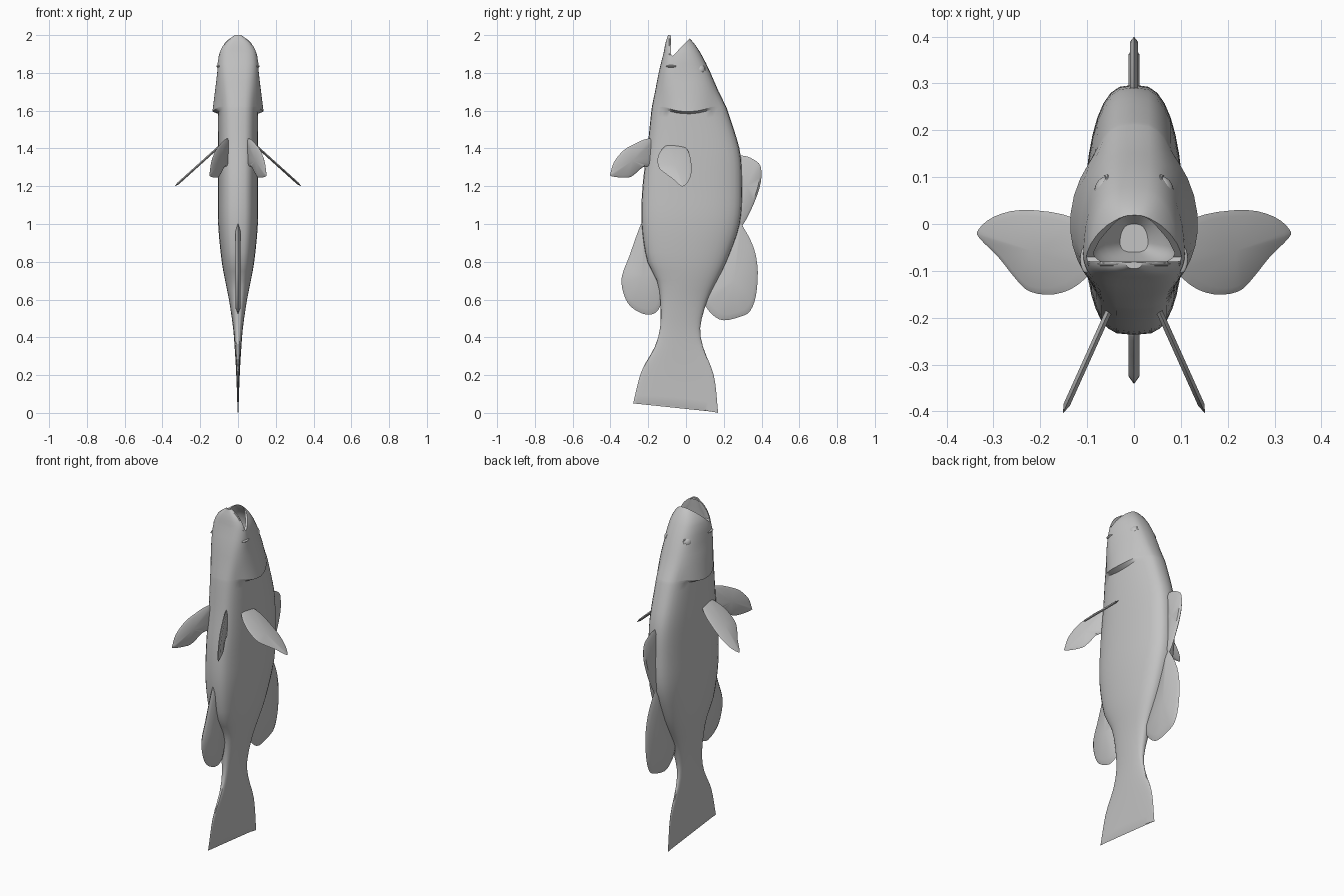
import bpy, bmesh, math
from mathutils import Vector

if "Cube" in bpy.data.objects:
    bpy.data.objects.remove(bpy.data.objects["Cube"])

skin = bpy.data.materials.new("plain_grey")
skin.diffuse_color = (0.55, 0.55, 0.55, 1)
skin.use_nodes = True
skin.node_tree.nodes["Principled BSDF"].inputs["Base Color"].default_value = skin.diffuse_color


def finish(obj, angle=40):
    obj.data.materials.clear()
    obj.data.materials.append(skin)
    bpy.ops.object.select_all(action='DESELECT')
    obj.select_set(True)
    bpy.context.view_layer.objects.active = obj
    bpy.ops.object.shade_smooth_by_angle(angle=math.radians(angle))


def to_object(name, bm):
    bmesh.ops.recalc_face_normals(bm, faces=bm.faces)
    mesh = bpy.data.meshes.new(name)
    bm.to_mesh(mesh)
    bm.free()
    obj = bpy.data.objects.new(name, mesh)
    bpy.context.collection.objects.link(obj)
    return obj


def sample(table, z):
    """Smooth interpolation of table rows by their first column."""
    def slope(i, k):
        a, b = table[max(i - 1, 0)], table[min(i + 1, len(table) - 1)]
        return (b[k] - a[k]) / (b[0] - a[0])
    i = 0
    while i < len(table) - 2 and z > table[i + 1][0]:
        i += 1
    a, b = table[i], table[i + 1]
    h = b[0] - a[0]
    t = (z - a[0]) / h
    return [(2*t**3 - 3*t*t + 1) * a[k] + (t**3 - 2*t*t + t) * h * slope(i, k)
            + (3*t*t - 2*t**3) * b[k] + (t**3 - t*t) * h * slope(i + 1, k)
            for k in range(1, len(a))]


def loft(name, table, levels, shape=None, n=36):
    """Rows: height, belly y, back y, half width, y of the widest point."""
    bm = bmesh.new()
    rings = []
    for z in levels:
        front, back, width, mid = sample(table, z)
        ring = []
        for k in range(n):
            a = 2 * math.pi * k / n
            s, c = math.sin(a), math.cos(a)
            if abs(c) < 1e-6:
                c = 0.0
            y = mid + s * ((back - mid) if s > 0 else (mid - front))
            x = math.copysign(abs(c) ** (0.7 if s > 0 else 0.6), c) * width
            p = (x, y, z)
            ring.append(bm.verts.new(shape(p, s) if shape else p))
        rings.append(ring)
    for lo, hi in zip(rings, rings[1:]):
        for k in range(n):
            bm.faces.new((lo[k], lo[(k+1) % n], hi[(k+1) % n], hi[k]))
    bm.faces.new(rings[0][::-1])
    bm.faces.new(rings[-1])
    return to_object(name, bm)


def body_shape(p, s):
    x, y, z = p
    # flared gill cover with a sharp curved rear edge
    if 1.59 < z < 1.8:
        swell = 0.03 * (1.8 - z) / 0.2 * max(0, 1 - ((y - 0.01) / 0.14) ** 2)
        x += math.copysign(swell, x) if abs(x) > 1e-6 else 0
    z2 = z + 1.6 * min((y - 0.01) ** 2, 0.015) * max(0, 1 - abs(z - 1.59) / 0.12)
    # slanted, slightly notched tail edge
    end = 0.05 - 0.025 * (s + 1) + 0.012 * (1 - s * s)
    return x, y, z2 + end * max(0, 1 - z / 0.35)


# Body, head and tail
body_rows = [
    (0.0, -.28, .17, .003, -.05), (0.2, -.235, .147, .010, -.05),
    (0.35, -.165, .09, .018, -.04), (0.45, -.137, .075, .026, -.03),
    (0.6, -.137, .115, .048, -.02), (0.7, -.155, .165, .068, 0),
    (0.8, -.205, .215, .086, 0), (1.0, -.235, .285, .105, 0),
    (1.2, -.23, .297, .106, 0), (1.4, -.205, .283, .106, 0),
    (1.6, -.18, .212, .106, -.02), (1.8, -.145, .13, .110, -.06),
    (1.9, -.12, .08, .10, -.07), (1.96, -.108, .04, .068, -.075),
    (2.0, -.095, .0, .018, -.08)]
levels = sorted([i * 0.05 for i in range(39)] + [1.583, 1.595, 1.92, 1.94, 1.96, 1.975, 1.99, 2.0])
body = loft("body", body_rows, levels, body_shape)

# Mouth opening and throat cutters
bm = bmesh.new()
wedge = [(-.08, 2.1), (-.08, 1.90), (-.07, 1.89), (.02, 1.983), (.12, 2.1)]
sides = [[bm.verts.new((x, y, z)) for y, z in wedge] for x in (-.3, .3)]
bm.faces.new(sides[0])
bm.faces.new(sides[1][::-1])
for i in range(len(wedge)):
    j = (i + 1) % len(wedge)
    bm.faces.new((sides[0][i], sides[0][j], sides[1][j], sides[1][i]))
opening = to_object("mouth_cutter", bm)
throat = loft("throat_cutter", [
    (1.70, -.06, .0, .03, -.04), (1.8, -.088, .07, .085, -.05),
    (1.9, -.088, .064, .086, -.06), (1.96, -.085, .028, .055, -.06),
    (2.05, -.08, -.01, .02, -.06)], [1.70 + 0.025 * i for i in range(15)])
bpy.context.view_layer.objects.active = body
for cutter in (opening, throat):
    cutter.hide_render = True
    mod = body.modifiers.new("cut", 'BOOLEAN')
    mod.operation, mod.solver, mod.object = 'DIFFERENCE', 'EXACT', cutter
    bpy.ops.object.modifier_apply(modifier=mod.name)
    bpy.data.objects.remove(cutter)
finish(body)


def fin(name, outline, place, thick, normal):
    """Thin blade: sharp rim with a raised inner panel on both sides."""
    n, rim = len(outline), []
    for i in range(n):  # closed smooth curve through the outline
        p0, p1, p2, p3 = (Vector(outline[(i + d) % n]) for d in (-1, 0, 1, 2))
        for t in (0, 1/3, 2/3):
            rim.append(0.5 * (2*p1 + (p2 - p0)*t + (2*p0 - 5*p1 + 4*p2 - p3)*t*t
                              + (3*p1 - p0 - 3*p2 + p3)*t**3))
    centre = sum(rim, Vector((0, 0))) / len(rim)
    bm = bmesh.new()
    edge = [bm.verts.new(place(*p)) for p in rim]
    for side in (-1, 1):
        off = Vector(normal).normalized() * thick * side
        inner = [bm.verts.new(Vector(place(*centre.lerp(p, 0.85))) + off) for p in rim]
        hub = bm.verts.new(Vector(place(*centre)) + off)
        for i in range(len(rim)):
            j = (i + 1) % len(rim)
            bm.faces.new((edge[i], edge[j], inner[j], inner[i]))
            bm.faces.new((inner[i], inner[j], hub))
    finish(to_object(name, bm))


# Fins on the centre line
def flat(y, z):
    return (0, y, z)


fin("front_dorsal_fin", [(.27, 1.34), (.31, 1.36), (.36, 1.34), (.395, 1.305), (.396, 1.22),
    (.36, 1.11), (.30, .995), (.26, 1.0), (.25, 1.15)], flat, .009, (1, 0, 0))
fin("rear_dorsal_fin", [(.27, 1.0), (.305, .98), (.36, .87), (.38, .75), (.37, .62), (.34, .54),
    (.29, .51), (.20, .49), (.14, .52), (.095, .59), (.12, .68), (.19, .83)], flat, .012, (1, 0, 0))
fin("anal_fin", [(-.225, 1.0), (-.25, .97), (-.30, .83), (-.34, .72), (-.33, .63), (-.29, .56),
    (-.21, .52), (-.15, .54), (-.125, .62), (-.13, .72), (-.18, .86)], flat, .012, (1, 0, 0))

pelvic = [(-.17, 1.44), (-.21, 1.45), (-.27, 1.425), (-.33, 1.39), (-.38, 1.33), (-.398, 1.275),
          (-.396, 1.253), (-.31, 1.245), (-.27, 1.265), (-.23, 1.30), (-.18, 1.32)]
pectoral = [(.08, -.08), (.10, -.01), (.15, .02), (.24, .03), (.30, .015), (.332, -.012),
            (.33, -.03), (.29, -.07), (.25, -.12), (.22, -.145), (.17, -.15), (.12, -.13)]

for side, s in (("left", -1), ("right", 1)):
    # Paired fins
    fin(side + "_pelvic_fin", pelvic, lambda y, z: (s * (.06 + (-.2 - y) * .45), y, z),
        .007, (s, .45, 0))
    fin(side + "_pectoral_fin", pectoral, lambda x, y: (s * x, y, 1.41 - (x - .1) * .9),
        .006, (s * .9, 0, 1))
    # Eye with a raised rim
    look = Vector((s * .85, .45, .25))
    turn = look.to_track_quat('Z', 'Y').to_euler()
    spot = Vector((s * .068, .08, 1.82))
    bpy.ops.mesh.primitive_uv_sphere_add(segments=20, ring_count=12, radius=.022,
                                         location=spot, rotation=turn)
    eye = bpy.context.object
    eye.name, eye.scale = side + "_eye", (1, 1, .6)
    finish(eye)
    bpy.ops.mesh.primitive_torus_add(major_segments=24, minor_segments=8, major_radius=.024,
                                     minor_radius=.005, location=spot, rotation=turn)
    bpy.context.object.name = side + "_eye_rim"
    finish(bpy.context.object)
    # Fold at the corner of the jaw
    bpy.ops.mesh.primitive_uv_sphere_add(segments=16, ring_count=8, radius=1,
                                         location=(s * .102, -.075, 1.835))
    fold = bpy.context.object
    fold.name, fold.scale = side + "_jaw_fold", (.013, .03, .007)
    finish(fold)

# Lower lip following the jaw edge
curve = bpy.data.curves.new("lower_lip", 'CURVE')
curve.dimensions, curve.bevel_depth, curve.bevel_resolution = '3D', .005, 2
half = [(.095, 1.893), (.082, 1.925), (.066, 1.955), (.045, 1.975), (.02, 1.990)]
path = [(-x, z) for x, z in half] + [(0, 1.994)] + half[::-1]
spline = curve.splines.new('POLY')
spline.points.add(len(path) - 1)
for point, (x, z) in zip(spline.points, path):
    point.co = (x, -.085, z, 1)
lip = bpy.data.objects.new("lower_lip", curve)
bpy.context.collection.objects.link(lip)
bpy.ops.object.select_all(action='DESELECT')
lip.select_set(True)
bpy.context.view_layer.objects.active = lip
bpy.ops.object.convert(target='MESH')
finish(bpy.context.object)
